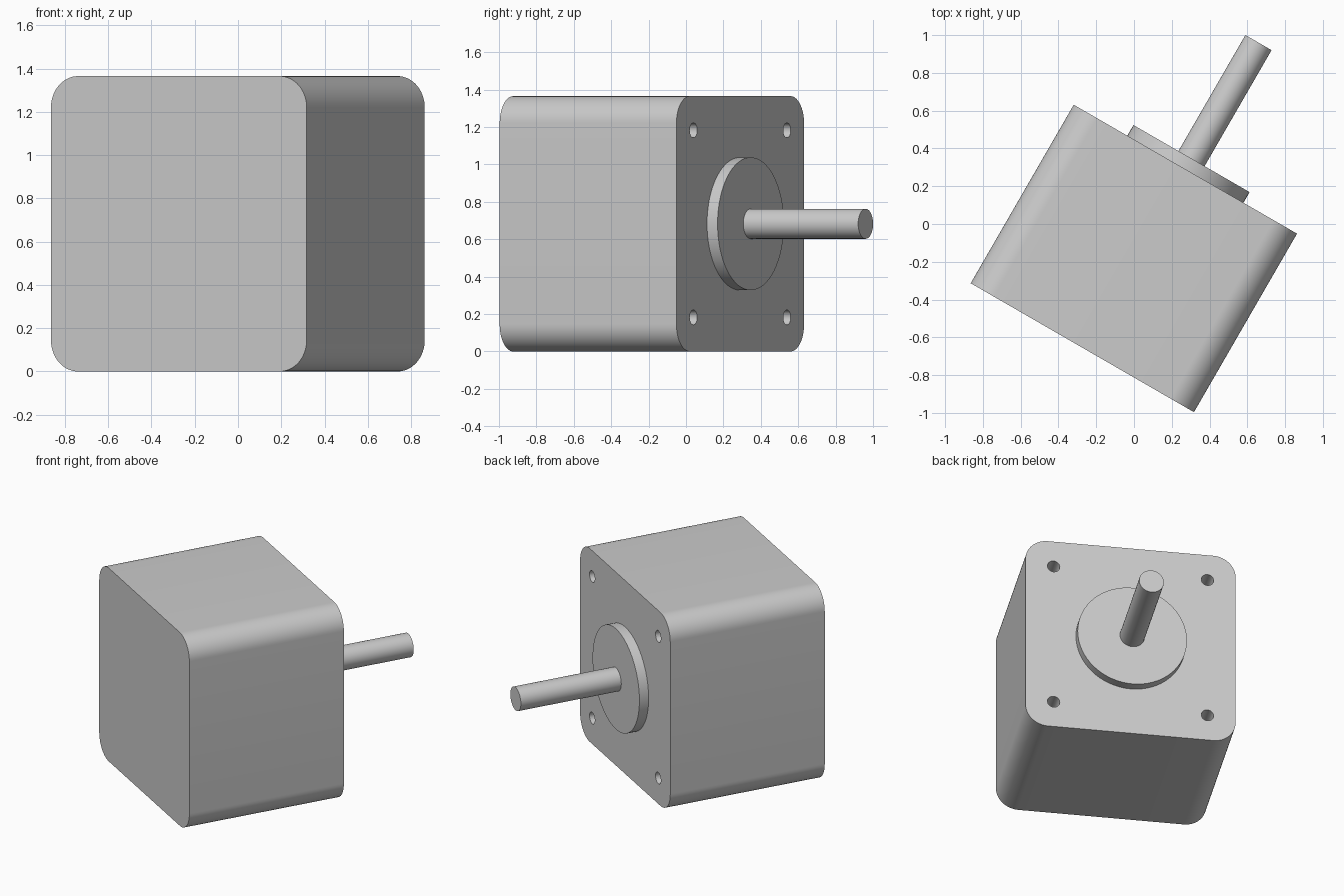
import bpy
import bmesh
from math import radians
from mathutils import Matrix, Vector

cube = bpy.data.objects.get("Cube")
if cube:
    bpy.data.objects.remove(cube)

WIDTH, DEPTH, CORNER = 1.365, 1.091, 0.145
HOLE_SPACING, HOLE_RADIUS, HOLE_DEPTH = 1.0, 0.04, 0.15

# Motor frame: origin at the centre of the mounting face, +Y along the shaft
FRAME = Matrix.Translation((0.272, 0.29, WIDTH / 2)) @ Matrix.Rotation(radians(-30), 4, "Z")

grey = bpy.data.materials.new("light_grey_metal")
grey.use_nodes = True
colour = (0.6, 0.6, 0.6, 1)
grey.diffuse_color = colour
grey.node_tree.nodes["Principled BSDF"].inputs["Base Color"].default_value = colour


def add_object(name, bm):
    mesh = bpy.data.meshes.new(name)
    bmesh.ops.recalc_face_normals(bm, faces=bm.faces)
    bm.to_mesh(mesh)
    bm.free()
    mesh.materials.append(grey)
    obj = bpy.data.objects.new(name, mesh)
    bpy.context.collection.objects.link(obj)
    obj.matrix_world = FRAME
    return obj


def add_rod(bm, radius, start, end, x=0, z=0, segments=64):
    """Cylinder along Y from start to end."""
    place = Matrix.Translation((x, (start + end) / 2, z)) @ Matrix.Rotation(radians(90), 4, "X")
    bmesh.ops.create_cone(bm, cap_ends=True, segments=segments, radius1=radius,
                          radius2=radius, depth=end - start, matrix=place)


def select_only(obj):
    bpy.ops.object.select_all(action="DESELECT")
    obj.select_set(True)
    bpy.context.view_layer.objects.active = obj


# Body: box with its four lengthwise edges rounded
bm = bmesh.new()
bmesh.ops.create_cube(bm, size=1, matrix=Matrix.Translation((0, -DEPTH / 2, 0))
                      @ Matrix.Diagonal((WIDTH, DEPTH, WIDTH, 1)))
long_edges = [e for e in bm.edges
              if abs((e.verts[0].co - e.verts[1].co).normalized().dot(Vector((0, 1, 0)))) > 0.9]
bmesh.ops.bevel(bm, geom=long_edges, offset=CORNER, segments=16, profile=0.5, affect="EDGES")
body = add_object("motor_body", bm)

# Mounting holes: four blind holes cut in the mounting face
bm = bmesh.new()
for sx in (-1, 1):
    for sz in (-1, 1):
        add_rod(bm, HOLE_RADIUS, -HOLE_DEPTH, 0.05,
                sx * HOLE_SPACING / 2, sz * HOLE_SPACING / 2, 32)
cutter = add_object("mounting_hole_cutter", bm)
cutter.hide_render = True
cut = body.modifiers.new("mounting_holes", "BOOLEAN")
cut.operation, cut.solver, cut.object = "DIFFERENCE", "EXACT", cutter
select_only(body)
bpy.ops.object.modifier_apply(modifier=cut.name)
bpy.data.objects.remove(cutter)

# Pilot boss and shaft
parts = [body]
for name, radius, start, end in (("pilot_boss", 0.355, -0.01, 0.065),
                                 ("shaft", 0.08, 0.05, 0.774)):
    bm = bmesh.new()
    add_rod(bm, radius, start, end)
    parts.append(add_object(name, bm))

for part in parts:
    select_only(part)
    bpy.ops.object.shade_smooth_by_angle(angle=radians(30))
